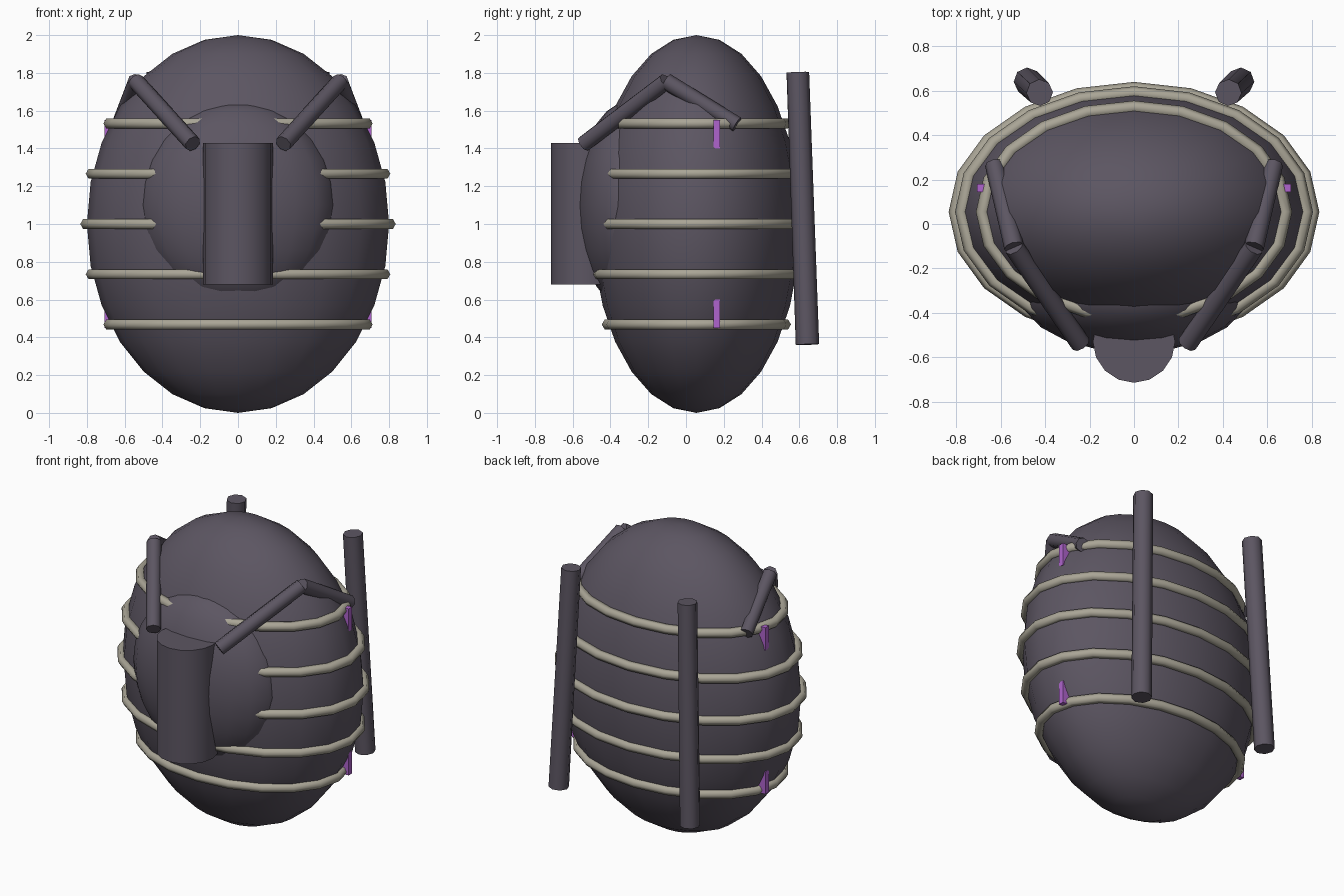
import bpy, math
from mathutils import Vector

if "Cube" in bpy.data.objects:
    bpy.data.objects.remove(bpy.data.objects["Cube"])


def material(name, color):
    m = bpy.data.materials.new(name)
    m.diffuse_color = (*color, 1)
    m.use_nodes = True
    m.node_tree.nodes["Principled BSDF"].inputs["Base Color"].default_value = m.diffuse_color
    return m


SHELL = material("dark plum grey", (0.107, 0.092, 0.122))
BONE = material("bone grey", (0.40, 0.376, 0.305))
GLOW = material("violet", (0.43, 0.127, 0.61))


def finish(name, mat, angle=40):
    ob = bpy.context.object
    ob.name = name
    ob.data.materials.append(mat)
    bpy.ops.object.transform_apply(location=False, rotation=True, scale=True)
    bpy.ops.object.shade_smooth_by_angle(angle=math.radians(angle))
    return ob


def ellipsoid(name, loc, radii, segs, rings):
    bpy.ops.mesh.primitive_uv_sphere_add(segments=segs, ring_count=rings, radius=1, location=loc)
    bpy.context.object.scale = radii
    return finish(name, SHELL, 60)


def tube(name, a, b, r1, r2, sides=8):
    a, b = Vector(a), Vector(b)
    d = b - a
    bpy.ops.mesh.primitive_cone_add(vertices=sides, radius1=r1, radius2=r2, depth=d.length,
                                    location=(a + b) / 2,
                                    rotation=d.to_track_quat('Z', 'Y').to_euler())
    return finish(name, SHELL, 50)


# Egg-shaped body and the domed face set into its front
CY, RX, RY = 0.055, 0.80, 0.55
ellipsoid("body", (0, CY, 1), (RX, RY, 1), 20, 14)
ellipsoid("face_dome", (0, -0.30, 1.10), (0.52, 0.28, 0.55), 20, 14)

# Upright rounded snout
tube("snout", (0, -0.53, 0.68), (0, -0.53, 1.43), 0.185, 0.185, 16)

# Five rib hoops: hexagonal section swept round an ellipse hugging the body
SEG, SIDES, R = 20, 6, 0.03
for i in range(5):
    z = 1.0 + (i - 2) * 0.266
    f = math.sqrt(1 - (z - 1) ** 2)
    verts, faces = [], []
    for s in range(SEG):
        a = 2 * math.pi * s / SEG
        for k in range(SIDES):
            b = 2 * math.pi * k / SIDES
            out = 0.005 + R * math.cos(b)
            verts.append(((RX * f + out) * math.cos(a),
                          CY + (RY * f + out) * math.sin(a),
                          z + R * math.sin(b)))
            n, m = (s + 1) % SEG, (k + 1) % SIDES
            faces.append((s * SIDES + k, n * SIDES + k, n * SIDES + m, s * SIDES + m))
    me = bpy.data.meshes.new("rib_hoop")
    me.from_pydata(verts, [], faces)
    ob = bpy.data.objects.new("rib_hoop", me)
    bpy.context.collection.objects.link(ob)
    bpy.ops.object.select_all(action='DESELECT')
    ob.select_set(True)
    bpy.context.view_layer.objects.active = ob
    finish(f"rib_hoop_{i + 1}", BONE, 65)

for side, s in (("left", -1), ("right", 1)):
    # Bent arm: front and rear segments meeting at the elbow
    elbow = (s * 0.54, -0.105, 1.755)
    tube(f"{side}_arm_front", elbow, (s * 0.24, -0.54, 1.425), 0.045, 0.045)
    tube(f"{side}_arm_rear", elbow, (s * 0.63, 0.27, 1.527), 0.045, 0.042)
    # Slanted back pipe
    tube(f"{side}_back_pipe", (s * 0.48, 0.643, 0.362), (s * 0.425, 0.592, 1.803), 0.062, 0.06)
    # Violet fins just below the top hoop and above the bottom hoop
    for level, z in (("upper", 1.475), ("lower", 0.525)):
        bpy.ops.mesh.primitive_cube_add(size=1, location=(s * 0.657, 0.163, z))
        bpy.context.object.scale = (0.10, 0.036, 0.15)
        finish(f"{side}_{level}_fin", GLOW, 30)
